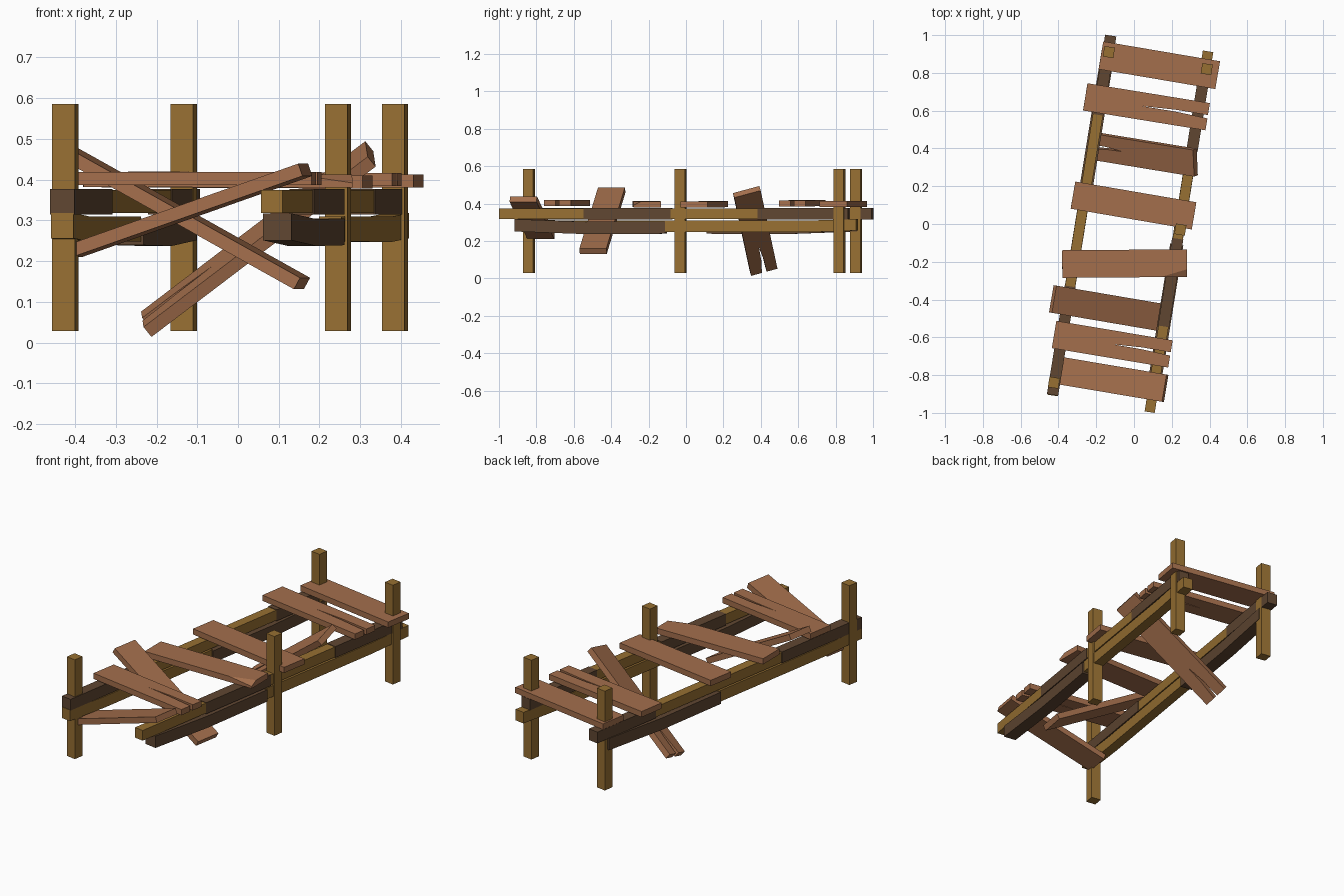
import bpy, bmesh
from math import radians, cos, sin
from mathutils import Vector, Matrix

cube = bpy.data.objects.get("Cube")
if cube:
    bpy.data.objects.remove(cube, do_unlink=True)


def material(name, rgb):
    m = bpy.data.materials.new(name)
    m.use_nodes = True
    m.diffuse_color = (*rgb, 1)
    m.node_tree.nodes["Principled BSDF"].inputs["Base Color"].default_value = (*rgb, 1)
    return m


PLANK = material("reddish plank wood", (0.37, 0.158, 0.073))
OAK = material("golden beam wood", (0.31, 0.16, 0.032))
DARK = material("dark beam wood", (0.117, 0.062, 0.031))

# The whole deck is turned slightly about the vertical axis
TURN = Matrix.Rotation(radians(-9.2), 4, 'Z')
LEFT_RAIL, RIGHT_RAIL = -0.281, 0.241


def finish(name, bm, mat, matrix):
    bmesh.ops.recalc_face_normals(bm, faces=bm.faces)
    bm.transform(matrix)
    mesh = bpy.data.meshes.new(name)
    bm.to_mesh(mesh)
    bm.free()
    mesh.materials.append(mat)
    obj = bpy.data.objects.new(name, mesh)
    bpy.context.collection.objects.link(obj)
    return obj


def post(name, u, v):
    bm = bmesh.new()
    bmesh.ops.create_cube(bm, size=1)
    bm.transform(Matrix.Translation((u, v, 0.307)) @ Matrix.Diagonal((0.056, 0.056, 0.556, 1)))
    finish(name, bm, OAK, TURN)


def beam(name, u, path, width, height, mat):
    """Square beam swept through (v, z) points along one side of the deck."""
    bm = bmesh.new()
    a, b = width / 2, height / 2
    rings = [[bm.verts.new((u + x, v, z + y)) for x, y in ((-a, -b), (a, -b), (a, b), (-a, b))]
             for v, z in path]
    for r, s in zip(rings, rings[1:]):
        for i in range(4):
            j = (i + 1) % 4
            bm.faces.new((r[i], r[j], s[j], s[i]))
    bm.faces.new(rings[0])
    bm.faces.new(rings[-1])
    finish(name, bm, mat, TURN)


def plank(name, p1, p2, width=0.146, roll=0, crack=None, chipped=False, thick=0.032):
    """Board between two end centres; crack = (end, depth, half gap)."""
    p1, p2 = Vector(p1), Vector(p2)
    d = (p2 - p1).normalized()
    w0 = Vector((0, 0, 1)).cross(d).normalized()
    n0 = d.cross(w0)
    r = radians(roll)
    w = w0 * cos(r) + n0 * sin(r)
    frame = Matrix((d, w, d.cross(w))).transposed().to_4x4()
    frame.translation = (p1 + p2) / 2
    h, k = (p2 - p1).length / 2, width / 2
    outline = [(-h, -k), (h, -k), (h, k), (-h, k)]
    if crack:
        end, depth, g = crack
        outline += [(-h, g), (-h + depth / 2, g * 0.4 + 0.006), (-h + depth, 0),
                    (-h + depth / 2, 0.003 - g * 0.4), (-h, -g)]
        outline = [(-x * end, y) for x, y in outline]
    if chipped:
        outline[1:2] = [(h - 0.14, -k), (h, -k), (h, 0.04 - k)]
    bm = bmesh.new()
    bottom = bm.faces.new([bm.verts.new((x, y, -thick / 2)) for x, y in outline])
    top = bmesh.ops.extrude_face_region(bm, geom=[bottom], use_keep_orig=True)["geom"]
    raised = [e for e in top if isinstance(e, bmesh.types.BMVert)]
    for vert in raised:
        vert.co.z = thick / 2
    if chipped:
        # Split off the broken corner and push it down
        corner = min(raised, key=lambda q: q.co.y - q.co.x)
        edge = [e.other_vert(corner) for e in corner.link_edges]
        bmesh.ops.connect_verts(bm, verts=[q for q in edge if q.co.z > 0])
        corner.co.z -= 0.02
    finish(name, bm, PLANK, frame)


# Upright posts
post("front_right_post", -0.284, -0.897)
post("back_right_post", -0.277, 0.877)
post("back_left_post", 0.249, 0.871)
post("middle_left_post", 0.247, 0.01)

# Upper rails, pieced together from golden and dark lengths
UPPER = {
    "right": (LEFT_RAIL, [(-0.962, -0.38, DARK), (-0.38, 0.54, OAK), (0.54, 0.965, DARK)]),
    "left": (RIGHT_RAIL, [(-0.97, -0.51, OAK), (-0.51, -0.04, DARK),
                          (-0.04, 0.43, OAK), (0.43, 0.92, DARK)]),
}
for side, (u, pieces) in UPPER.items():
    for i, (start, stop, mat) in enumerate(pieces):
        size = 0.06 if mat == DARK else 0.054
        beam(f"{side}_upper_rail_{i + 1}", u, [(start, 0.346), (stop, 0.346)], size, size + 0.003, mat)

# Lower beams: the same pair on both sides, turned end for end
for side, u, s in (("left", RIGHT_RAIL, 1), ("right", LEFT_RAIL, -1)):
    beam(f"{side}_lower_sagging_beam", u,
         [(-0.885 * s, 0.284), (-0.5 * s, 0.27), (-0.07 * s, 0.272)], 0.07, 0.066, DARK)
    beam(f"{side}_lower_beam", u,
         [(-0.075 * s, 0.279), (0.7 * s, 0.278), (0.965 * s, 0.287)], 0.056, 0.062, OAK)

# Planks lying flat on the rails
plank("back_plank", (-0.175, 0.893, 0.397), (0.443, 0.788, 0.397), 0.149)
plank("back_cracked_plank", (-0.258, 0.673, 0.404), (0.39, 0.568, 0.400), crack=(1, 0.35, 0.009))
plank("middle_plank", (-0.323, 0.153, 0.397), (0.318, 0.043, 0.394))
plank("chipped_plank", (-0.38, -0.212, 0.398), (0.28, -0.207, 0.396), chipped=True)
plank("front_cracked_plank", (-0.423, -0.585, 0.403), (0.193, -0.688, 0.403), crack=(1, 0.31, 0.009))

# Loose planks that have slipped through the gaps
plank("fallen_back_plank", (-0.225, 0.415, 0.045), (0.325, 0.325, 0.463),
      roll=19, crack=(-1, 0.22, 0.013))
plank("fallen_middle_plank", (-0.43, -0.397, 0.473), (0.157, -0.497, 0.145))
plank("fallen_front_plank", (-0.40, -0.775, 0.225), (0.165, -0.87, 0.424))
